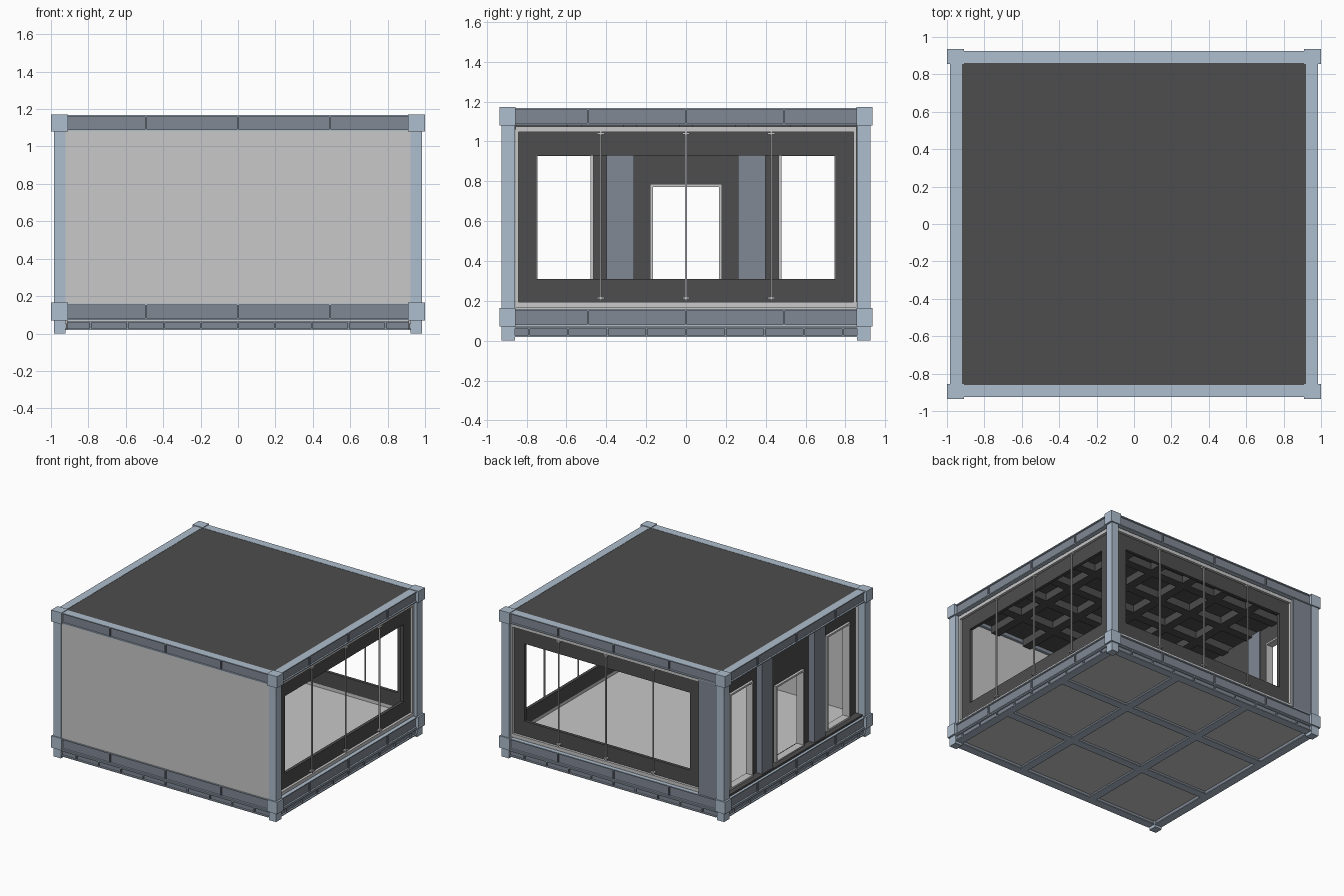
import bpy, bmesh
from mathutils import Vector

cube = bpy.data.objects.get("Cube")
if cube:
    bpy.data.objects.remove(cube, do_unlink=True)


def material(name, color):
    m = bpy.data.materials.new(name)
    m.use_nodes = True
    rgba = (*color, 1)
    m.diffuse_color = rgba
    m.node_tree.nodes["Principled BSDF"].inputs["Base Color"].default_value = rgba
    return m


STEEL = material("light steel blue", (.42, .51, .61))
SLATE = material("slate blue", (.22, .25, .3))
LIGHT = material("light grey", (.58, .58, .58))
DARK = material("charcoal", (.075, .075, .075))


def part(name, mat, boxes):
    """One object made of boxes, each given as three (low, high) ranges."""
    bm = bmesh.new()
    for ranges in boxes:
        lo, hi = (Vector(c) for c in zip(*ranges))
        made = bmesh.ops.create_cube(bm, size=1)["verts"]
        bmesh.ops.scale(bm, vec=hi - lo, verts=made)
        bmesh.ops.translate(bm, vec=(lo + hi) / 2, verts=made)
    mesh = bpy.data.meshes.new(name)
    bm.to_mesh(mesh)
    bm.free()
    mesh.materials.append(mat)
    ob = bpy.data.objects.new(name, mesh)
    bpy.context.scene.collection.objects.link(ob)
    return ob


def span(sign, a, b):
    return tuple(sorted((sign * a, sign * b)))


def around(c, w):
    return (c - w / 2, c + w / 2)


# Sides: (name, axis it faces, sign, outer distance, half length along it)
SIDES = [("front", 1, -1, .925, .915), ("back", 1, 1, .925, .915),
         ("right", 0, -1, .985, .86), ("left", 0, 1, .985, .86)]


def on_side(axis, sign, along, depth, z):
    d = span(sign, *depth)
    return (d, along, z) if axis == 0 else (along, d, z)


def border(axis, sign, u, depth, z, w, h):
    """Rectangular frame: two uprights and two rails."""
    return [on_side(axis, sign, (u[0], u[0] + w), depth, z),
            on_side(axis, sign, (u[1] - w, u[1]), depth, z),
            on_side(axis, sign, (u[0] + w, u[1] - w), depth, (z[0], z[0] + h)),
            on_side(axis, sign, (u[0] + w, u[1] - w), depth, (z[1] - h, z[1]))]


# Corner posts and their blocks
corners = [(sx, sy) for sx in (-1, 1) for sy in (-1, 1)]
part("corner_posts", STEEL, [(span(sx, .922, .985), span(sy, .858, .925), (0, 1.16))
                             for sx, sy in corners])
part("corner_blocks", STEEL, [(span(sx, .91, 1), span(sy, .855, .935), z)
                              for sx, sy in corners for z in ((.07, .165), (1.08, 1.172))])

# Channel beams: light flanges, recessed slate web and ribs
for name, axis, sign, out, half in SIDES:
    for level, lo, hi, ribs in (("roof", 1.082, 1.167, 4), ("floor", .072, .16, 4),
                                ("base", .018, .068, 10)):
        f = .008
        part(f"{name}_{level}_flanges", STEEL,
             [on_side(axis, sign, (-half, half), (out - .065, out), z)
              for z in ((lo, lo + f), (hi - f, hi))])
        web = [on_side(axis, sign, (-half, half), (out - .055, out - .012), (lo + f, hi - f))]
        step = 2 * .985 / ribs
        web += [on_side(axis, sign, around((i - ribs / 2) * step, .01),
                        (out - .03, out - .002), (lo + f, hi - f)) for i in range(1, ribs)]
        part(f"{name}_{level}_web", SLATE, web)

# Roof, coffered ceiling and floor
part("roof", DARK, [((-.92, .92), (-.868, .868), (1.12, 1.165))])
ribs = [(around(i * .3, .07), (-.865, .865), (1.06, 1.12)) for i in range(-2, 3)]
ribs += [((-.92, .92), around(i * .28, .07), (1.06, 1.12)) for i in range(-2, 3)]
part("ceiling_ribs", DARK, ribs)
part("floor", LIGHT, [((-.925, .925), (-.87, .87), (.05, .165))])

# Floor joists: flanged beams dividing the underside in thirds
for s in (-1, 1):
    for name, w, z, mat in (("joist_flange", .065, (.018, .026), STEEL),
                            ("joist_web", .03, (.026, .05), SLATE)):
        part(f"{name}_lengthwise", mat, [((-.92, .92), around(s * .31, w), z)])
        part(f"{name}_crosswise", mat, [(around(s * .33, w), (-.87, .87), z)])

# Solid front wall
part("front_wall", LIGHT, [((-.922, .922), (-.918, -.875), (.16, 1.082))])


def glazed_wall(name, axis, out, u):
    """Open window wall with pale trim, dark surround and thin tie rods."""
    z = (.165, 1.075)
    part(f"{name}_trim", LIGHT, border(axis, 1, u, (out - .065, out - .025), z, .015, .028))
    inner = (u[0] + .015, u[1] - .015)
    surround = [on_side(axis, 1, inner, (out - .07, out - .045), r)
                for r in ((.193, .31), (.93, 1.06))]
    surround += [on_side(axis, 1, r, (out - .07, out - .045), (.31, .93))
                 for r in ((inner[0], inner[0] + .09), (inner[1] - .09, inner[1]))]
    part(f"{name}_surround", DARK, surround)
    for i in range(1, 4):
        c = u[0] + (u[1] - u[0]) * i / 4
        d = around(out - .03, .01)
        rods = [on_side(axis, 1, around(c, .009), d, (.2, 1.05))]
        rods += [on_side(axis, 1, around(c, .036), around(out - .03, .025), around(k, .01))
                 for k in (.215, 1.04)]
        part(f"{name}_tie_rod", LIGHT, rods)


glazed_wall("left_window", 0, .985, (-.855, .855))
glazed_wall("back_window", 1, .925, (-.755, .92))

# Solid panel beside the back window
part("back_panel", SLATE, [((-.925, -.755), (.86, .918), (.16, 1.082))])

# Entrance wall: dark panels, columns, door and two windows
wall = (.875, .905)
panels = [on_side(0, -1, (-.855, .855), wall, (.93, 1.08)),
          on_side(0, -1, (-.18, .18), wall, (.785, .93)),
          on_side(0, -1, (-.855, .855), (.85, .965), (.16, .175))]
for s in (-1, 1):
    panels += [on_side(0, -1, span(s, a, b), wall, (.165, .93))
               for a, b in ((.18, .47), (.75, .855))]
part("entrance_panels", DARK, panels)
part("entrance_columns", SLATE, [on_side(0, -1, span(s, .26, .4), (.865, .955), (.165, 1.08))
                                 for s in (-1, 1)])


def opening_trim(name, u, z):
    part(name, LIGHT, border(0, -1, u, (.865, .925), z, .014, .014))


opening_trim("door_frame", (-.18, .18), (.17, .785))
opening_trim("right_front_window_frame", (-.76, -.465), (.175, .94))
opening_trim("right_back_window_frame", (.465, .76), (.175, .94))
